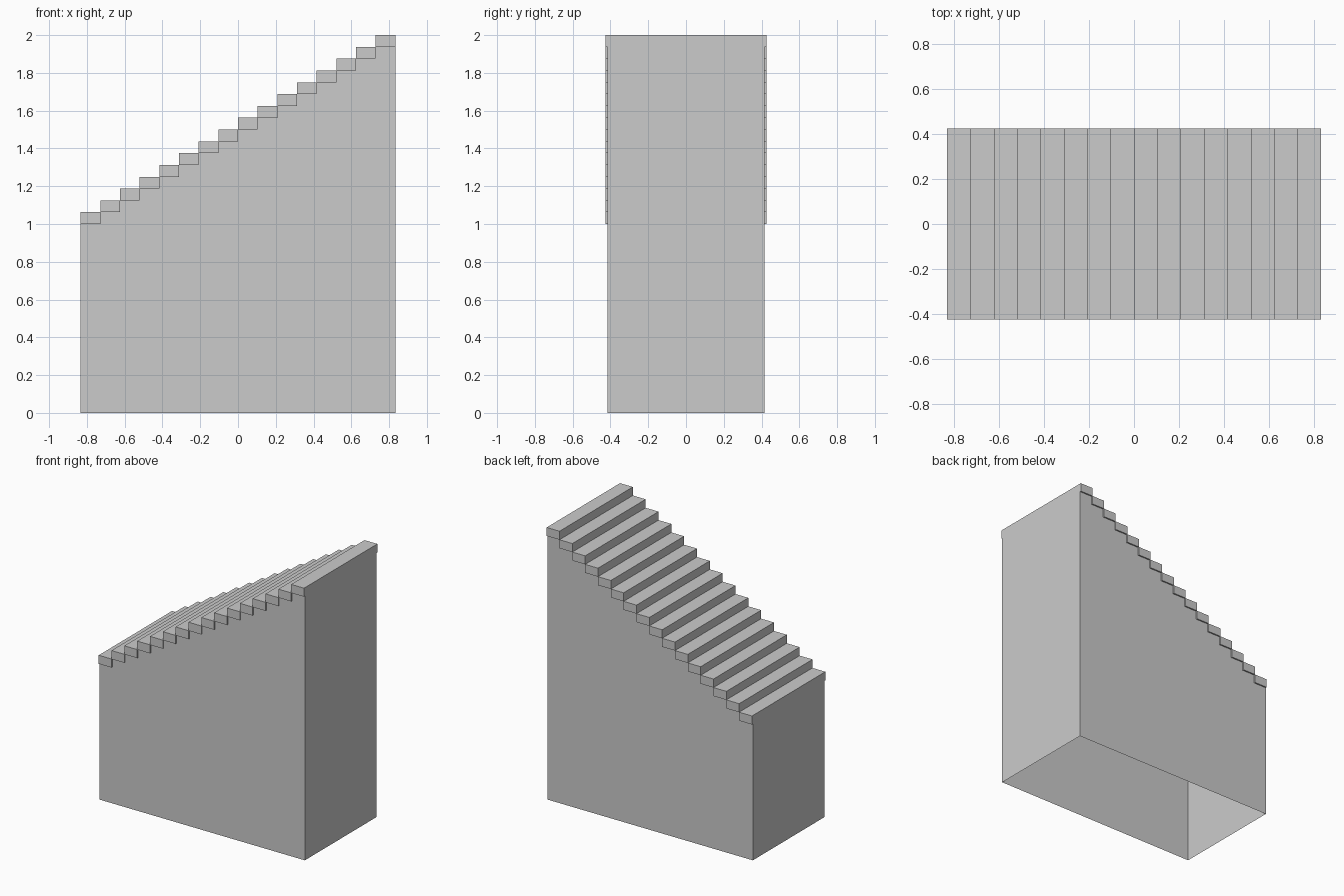
import bpy
import bmesh

cube = bpy.data.objects.get("Cube")
if cube:
    bpy.data.objects.remove(cube, do_unlink=True)

STEPS = 16
HALF_LENGTH = 0.833
BODY_HALF = 0.415      # half depth of the hollow base
TREAD_HALF = 0.425     # treads overhang the base a little
LOW = 1.0              # underside of the lowest step
RUN = 2 * HALF_LENGTH / STEPS
RISE = 1.0 / STEPS

grey = bpy.data.materials.new("plain grey")
grey.use_nodes = True
grey.diffuse_color = (0.6, 0.6, 0.6, 1)
grey.node_tree.nodes["Principled BSDF"].inputs["Base Color"].default_value = grey.diffuse_color


def finish(name, bm):
    mesh = bpy.data.meshes.new(name)
    bm.to_mesh(mesh)
    bm.free()
    mesh.materials.append(grey)
    obj = bpy.data.objects.new(name, mesh)
    bpy.context.collection.objects.link(obj)
    return obj


def step_x(i):
    return -HALF_LENGTH + i * RUN


# Hollow base: stepped side profile swept across the depth, open underneath
profile = [(-HALF_LENGTH, 0)]
for i in range(STEPS):
    z = LOW + i * RISE
    profile += [(step_x(i), z), (step_x(i + 1), z)]
profile.append((HALF_LENGTH, 0))

bm = bmesh.new()
front = [bm.verts.new((x, -BODY_HALF, z)) for x, z in profile]
back = [bm.verts.new((x, BODY_HALF, z)) for x, z in profile]
bm.faces.new(front)
bm.faces.new(back[::-1])
for i in range(len(profile) - 1):
    bm.faces.new((front[i], back[i], back[i + 1], front[i + 1]))
bmesh.ops.recalc_face_normals(bm, faces=bm.faces)
# Make sure the front wall looks outward
bm.faces.ensure_lookup_table()
if bm.faces[0].normal.y > 0:
    bmesh.ops.reverse_faces(bm, faces=bm.faces)
finish("stair_base", bm)

# Steps: one box per step, each climbing by its own height
for i in range(STEPS):
    bm = bmesh.new()
    bmesh.ops.create_cube(bm, size=1)
    bmesh.ops.scale(bm, verts=bm.verts, vec=(RUN, 2 * TREAD_HALF, RISE))
    bmesh.ops.translate(bm, verts=bm.verts,
                        vec=(step_x(i + 0.5), 0, LOW + (i + 0.5) * RISE))
    finish(f"step_{i + 1}", bm)
